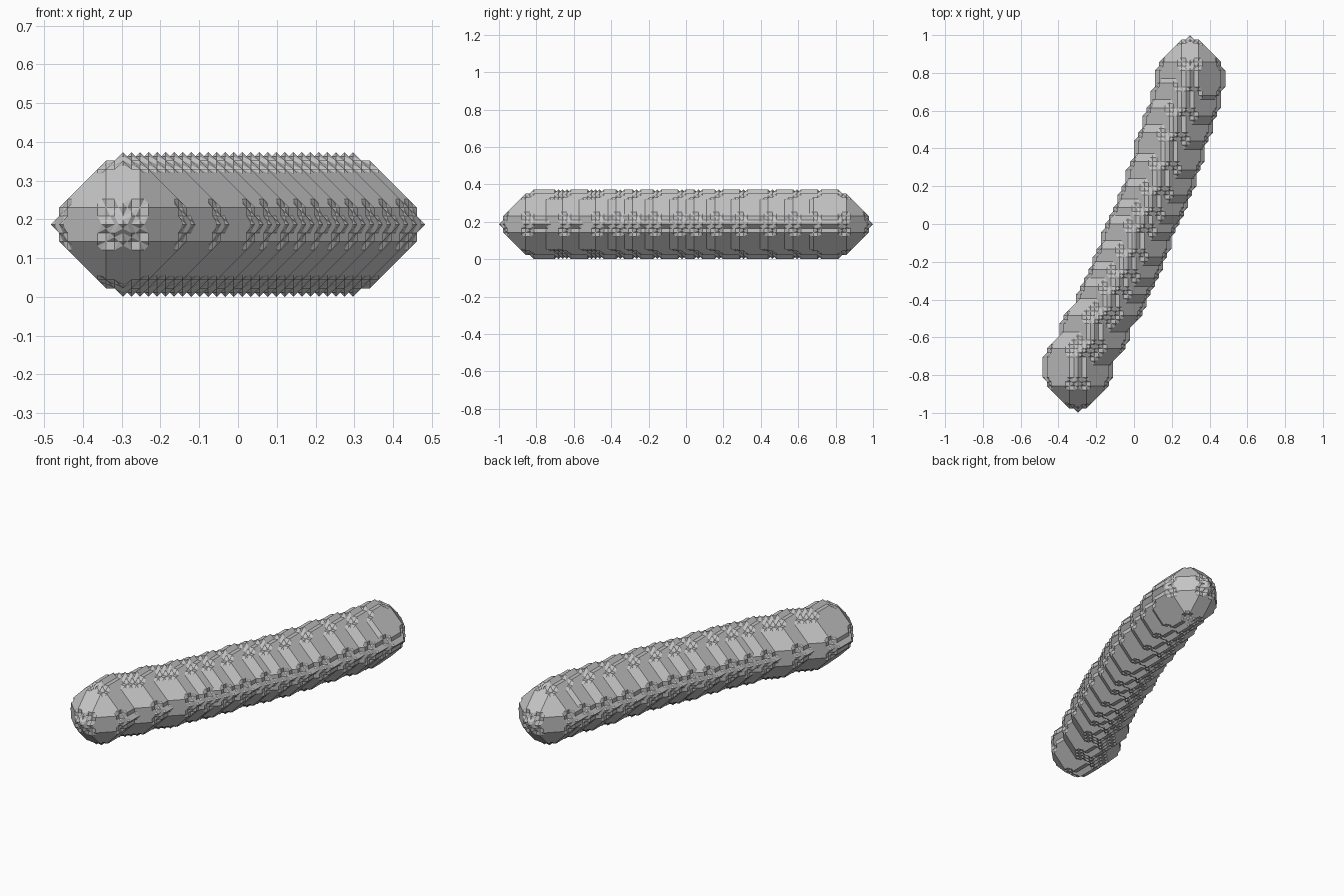
import bpy, bmesh, math
from itertools import product

cube = bpy.data.objects.get("Cube")
if cube:
    bpy.data.objects.remove(cube, do_unlink=True)

CELL = 2 / 91              # size of one voxel
MID_HEIGHT = 8.5 * CELL    # height of the tube's axis

# Centre line as (straight, diagonal) voxel runs, from the front to the back
RUNS = [(5, 4), (4, 4), (3, 2), (2, 2), (3, 2), (4, 2), (2, 2),
        (3, 2), (4, 2), (5, 2), (4, 2), (4, 1), (4, 0)]
path = [(0, 0)]
for straight, diagonal in RUNS:
    for step in [0] * straight + [1] * diagonal:
        path.append((path[-1][0] + step, path[-1][1] + 1))
LENGTH_X, LENGTH_Y = path[-1]


def in_ball(p):
    """Faceted voxel ball with a single-voxel stud on each axis."""
    a, b, c = sorted(map(abs, p), reverse=True)
    if a == 8:
        return b == 0
    return a + b <= 9 and a + b + c <= (9 if a == 7 else 11)


# Sweep the ball along the centre line
ball = [p for p in product(range(-8, 9), repeat=3) if in_ball(p)]
solid = {(x + i, y + j, z) for i, j in path for x, y, z in ball}

# The six sides of a cell, each as a ring of four corners
SIDES = []
for axis, level in product(range(3), (0, 1)):
    ring = []
    for u, v in ((0, 0), (1, 0), (1, 1), (0, 1)):
        corner = [u, v]
        corner.insert(axis, level)
        ring.append(tuple(corner))
    SIDES.append(ring)


def cell_loops(base):
    """Closed loops of edge midpoints that split solid from empty corners."""
    links = {}
    for side in SIDES:
        ring = [tuple(b + c for b, c in zip(base, corner)) for corner in side]
        full = [p in solid for p in ring]
        mids = [tuple(a + b for a, b in zip(ring[k], ring[(k + 1) % 4])) for k in range(4)]
        cuts = [k for k in range(4) if full[k] != full[(k + 1) % 4]]
        if len(cuts) == 4:
            pairs = [(k - 1, k) for k in range(4) if full[k]]
        else:
            pairs = [tuple(cuts)] if cuts else []
        for k, m in pairs:
            links.setdefault(mids[k], []).append(mids[m])
            links.setdefault(mids[m], []).append(mids[k])
    while links:
        point = next(iter(links))
        loop = []
        while point in links:
            loop.append(point)
            options = links.pop(point)
            point = next((q for q in options if q in links), None)
        yield loop


# Skin the voxels with chamfered faces
bm = bmesh.new()
verts = {}


def vert(key):
    if key not in verts:
        x, y, z = key
        verts[key] = bm.verts.new(((x - LENGTH_X) * CELL / 2, (y - LENGTH_Y) * CELL / 2,
                                   z * CELL / 2 + MID_HEIGHT))
    return verts[key]


corners = list(product((0, 1), repeat=3))
cells = {tuple(p - c for p, c in zip(v, corner)) for v in solid for corner in corners}
for base in sorted(cells):
    if all(tuple(b + c for b, c in zip(base, corner)) in solid for corner in corners):
        continue
    for loop in cell_loops(base):
        bm.faces.new([vert(key) for key in loop])

bmesh.ops.recalc_face_normals(bm, faces=bm.faces)
bmesh.ops.triangulate(bm, faces=bm.faces)
bmesh.ops.dissolve_limit(bm, angle_limit=math.radians(1), verts=bm.verts, edges=bm.edges)

mesh = bpy.data.meshes.new("faceted_tube")
bm.to_mesh(mesh)
bm.free()
tube = bpy.data.objects.new("faceted_tube", mesh)
bpy.context.scene.collection.objects.link(tube)

# Plain grey
grey = bpy.data.materials.new("plain_grey")
grey.use_nodes = True
colour = (0.55, 0.55, 0.55, 1)
grey.diffuse_color = colour
grey.node_tree.nodes["Principled BSDF"].inputs["Base Color"].default_value = colour
mesh.materials.append(grey)
